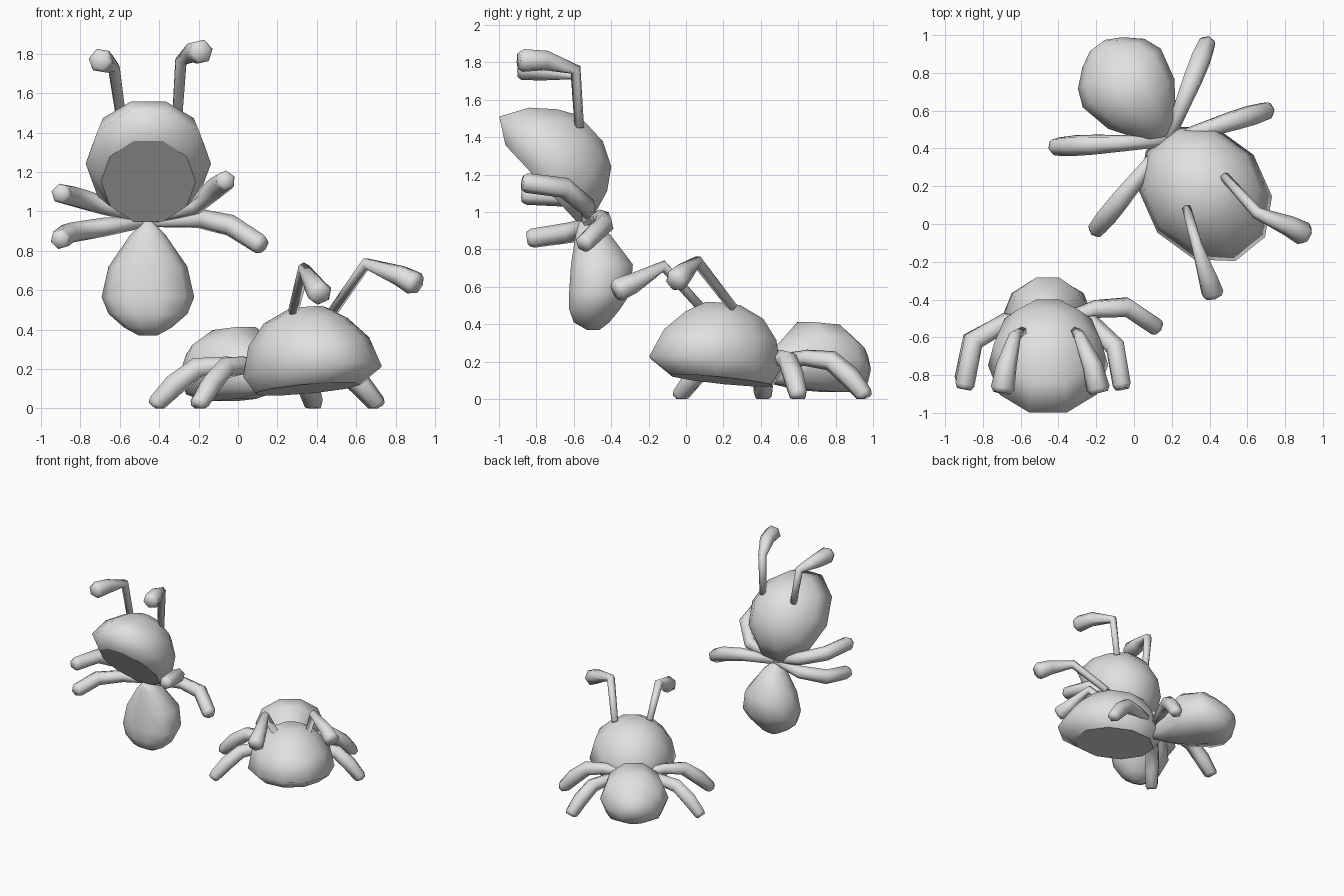
import bpy, bmesh, math
from mathutils import Vector, Matrix

if "Cube" in bpy.data.objects:
    bpy.data.objects.remove(bpy.data.objects["Cube"])

grey = bpy.data.materials.new("plain_grey")
grey.diffuse_color = (0.75, 0.75, 0.75, 1)
grey.use_nodes = True
grey.node_tree.nodes["Principled BSDF"].inputs["Base Color"].default_value = grey.diffuse_color


def loft(name, rings, flat_start=False):
    """Skin a list of vertex rings, capping both ends."""
    bm = bmesh.new()
    loops = [[bm.verts.new(p) for p in ring] for ring in rings]
    n = len(loops[0])
    for a, b in zip(loops, loops[1:]):
        for i in range(n):
            j = (i + 1) % n
            bm.faces.new((a[i], a[j], b[j], b[i])).smooth = True
    bm.faces.new(loops[0][::-1]).smooth = not flat_start
    bm.faces.new(loops[-1]).smooth = True
    bmesh.ops.recalc_face_normals(bm, faces=bm.faces)
    mesh = bpy.data.meshes.new(name)
    bm.to_mesh(mesh)
    bm.free()
    mesh.materials.append(grey)
    obj = bpy.data.objects.new(name, mesh)
    bpy.context.collection.objects.link(obj)
    return obj


def place(loc, yaw, pitch):
    return (Matrix.Translation(loc) @ Matrix.Rotation(math.radians(yaw), 4, 'Z')
            @ Matrix.Rotation(math.radians(-pitch), 4, 'X'))


def angles(n):
    return [2 * math.pi * (i + 0.5) / n - math.pi / 2 for i in range(n)]


def head(name, matrix, scale=1.0):
    """Faceted dome with a flat underside; nose towards local -y."""
    # height, rear end, nose end, half width
    levels = [(0.0, -0.01, 0.55, 0.24), (0.08, -0.05, 0.685, 0.318),
              (0.23, 0.0, 0.61, 0.285), (0.335, 0.08, 0.50, 0.20),
              (0.395, 0.21, 0.40, 0.09)]
    rings = []
    for z, u0, u1, w in levels:
        c, r = (u0 + u1) / 2, (u1 - u0) / 2 / math.cos(math.pi / 10)
        rings.append([matrix @ (scale * Vector((w * math.cos(a), r * math.sin(a) - c, z)))
                      for a in angles(10)])
    return loft(name, rings, flat_start=True)


def abdomen(name, matrix, scale=1.0):
    """Teardrop with a flattened belly, growing along local +y."""
    # distance, half width, top, belly
    stations = [(0.0, 0.02, 0.03, -0.02), (0.07, 0.09, 0.15, -0.04),
                (0.23, 0.20, 0.275, -0.065), (0.385, 0.235, 0.262, -0.075),
                (0.47, 0.20, 0.205, -0.075), (0.54, 0.12, 0.145, -0.05),
                (0.58, 0.045, 0.09, 0.02)]
    rings = []
    for s, w, top, low in stations:
        h = 0.56 * (top - low)
        rings.append([matrix @ (scale * Vector((w * math.cos(a), s,
                                                max(low, top - h + h * math.sin(a)))))
                      for a in angles(10)])
    return loft(name, rings)


def limb(name, points, radii, taper=0.75):
    """Tapered six-sided tube along a path, kept above the floor."""
    pts = [Vector(p) for p in points]
    tip = (pts[-1] - pts[-2]).normalized()
    pts.append(pts[-1] + tip * 0.025)
    radii = list(radii) + [radii[-1] * taper]
    rings, side = [], None
    for i, p in enumerate(pts):
        before = (p - pts[i - 1]).normalized() if i else Vector()
        after = (pts[i + 1] - p).normalized() if i < len(pts) - 1 else Vector()
        t = (before + after).normalized()
        if side is None:
            side = t.orthogonal()
        side = (side - t * side.dot(t)).normalized()
        up = t.cross(side)
        ring = []
        for a in angles(6):
            v = p + radii[i] * (side * math.cos(a) + up * math.sin(a))
            v.z = max(v.z, 0)
            ring.append(v)
        rings.append(ring)
    return loft(name, rings)


FEELER = (0.026, 0.032, 0.055, 0.064)
LEG = (0.03, 0.05, 0.056, 0.053)

# Upright insect: head, abdomen, feelers and four spread legs
head("upright_head", place((-0.455, -0.59, 0.955), 0, 47))
abdomen("upright_abdomen", place((-0.457, -0.55, 0.95), 0, 90))
limb("upright_feeler_left", [(-0.59, -0.57, 1.45), (-0.63, -0.59, 1.73),
                             (-0.675, -0.75, 1.755), (-0.695, -0.87, 1.765)], FEELER)
limb("upright_feeler_right", [(-0.31, -0.57, 1.45), (-0.29, -0.59, 1.76),
                              (-0.22, -0.75, 1.81), (-0.19, -0.87, 1.81)], FEELER)
limb("upright_upper_leg_left", [(-0.46, -0.53, 0.96), (-0.68, -0.52, 1.03),
                                (-0.85, -0.62, 1.08), (-0.895, -0.85, 1.09)], LEG)
limb("upright_lower_leg_left", [(-0.46, -0.53, 0.95), (-0.68, -0.52, 0.92),
                                (-0.86, -0.62, 0.89), (-0.90, -0.82, 0.86)], LEG)
limb("upright_upper_leg_right", [(-0.45, -0.53, 0.96), (-0.22, -0.53, 1.03),
                                 (-0.10, -0.65, 1.13), (-0.065, -0.85, 1.155)], LEG)
limb("upright_lower_leg_right", [(-0.45, -0.53, 0.95), (-0.20, -0.45, 0.965),
                                 (-0.04, -0.44, 0.93), (0.11, -0.54, 0.835)], LEG)

# Crawling insect: head, abdomen and feelers
YAW = 39
head("crawling_head", place((0.18, 0.405, 0.068), YAW, 6.5), 1.03)
abdomen("crawling_abdomen", place((0.19, 0.435, 0.12), YAW - 2, 0), 1.1)
limb("crawling_feeler_left", [(0.28, 0.08, 0.49), (0.335, -0.12, 0.71),
                              (0.39, -0.28, 0.62), (0.415, -0.36, 0.585)], FEELER)
limb("crawling_feeler_right", [(0.48, 0.25, 0.49), (0.65, 0.06, 0.735),
                               (0.82, -0.01, 0.675), (0.895, -0.05, 0.635)], FEELER)

# Four crawling legs arch from the waist down to the floor
waist = Vector((0.18, 0.44, 0))
feet = {"rear_leg_right": (0.385, 0.95), "front_leg_right": (0.70, 0.60),
        "rear_leg_left": (-0.41, 0.41), "front_leg_left": (-0.195, -0.025)}
for part, (x, y) in feet.items():
    path = []
    for t, z in ((0, 0.20), (0.4, 0.22), (0.66, 0.205), (0.85, 0.12), (1, 0.025)):
        p = waist.lerp(Vector((x, y, 0)), t)
        path.append((p.x, p.y, z))
    limb("crawling_" + part, path, (0.03, 0.045, 0.055, 0.058, 0.05))
